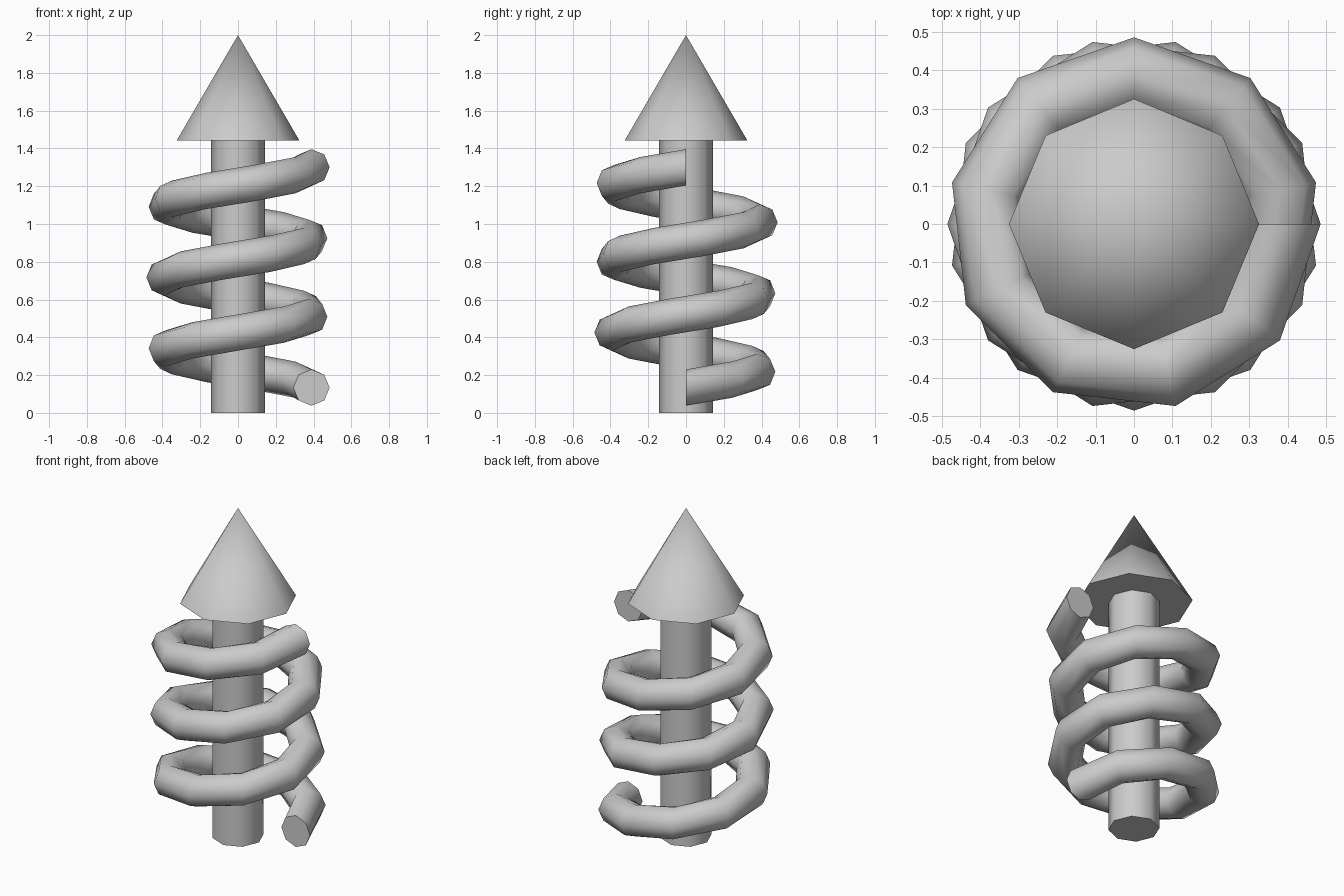
import bpy, bmesh
from math import sin, cos, pi, tau, radians

if "Cube" in bpy.data.objects:
    bpy.data.objects.remove(bpy.data.objects["Cube"])

SIDES = 8


def smooth(obj):
    bpy.ops.object.select_all(action='DESELECT')
    obj.select_set(True)
    bpy.context.view_layer.objects.active = obj
    bpy.ops.object.shade_smooth_by_angle(angle=radians(55))


def cone(name, r1, r2, z0, z1):
    bpy.ops.mesh.primitive_cone_add(vertices=SIDES, radius1=r1, radius2=r2,
                                    depth=z1 - z0, location=(0, 0, (z0 + z1) / 2))
    obj = bpy.context.object
    obj.name = name
    smooth(obj)


def coil(name, radius, tube, z0, z1, turns, steps):
    bm = bmesh.new()
    rings = []
    for i in range(steps + 1):
        a = tau * turns * i / steps
        z = z0 + (z1 - z0) * i / steps
        ring = []
        for k in range(SIDES):
            t = tau * k / SIDES
            r = radius + tube * cos(t)
            ring.append(bm.verts.new((r * cos(a), r * sin(a), z + tube * sin(t))))
        rings.append(ring)
    for a, b in zip(rings, rings[1:]):
        for k in range(SIDES):
            n = (k + 1) % SIDES
            bm.faces.new((a[k], a[n], b[n], b[k]))
    # End caps
    bm.faces.new(rings[0])
    bm.faces.new(rings[-1])
    bmesh.ops.recalc_face_normals(bm, faces=bm.faces)
    mesh = bpy.data.meshes.new(name)
    bm.to_mesh(mesh)
    bm.free()
    obj = bpy.data.objects.new(name, mesh)
    bpy.context.collection.objects.link(obj)
    smooth(obj)


# Central post and pointed tip
cone("shaft", 0.142, 0.142, 0, 1.442)
cone("pointed_tip", 0.325, 0, 1.442, 2.0)

# Spiral tube, three turns around the post
coil("spiral_coil", 0.389, 0.096, 0.134, 1.3, 3, 28)
